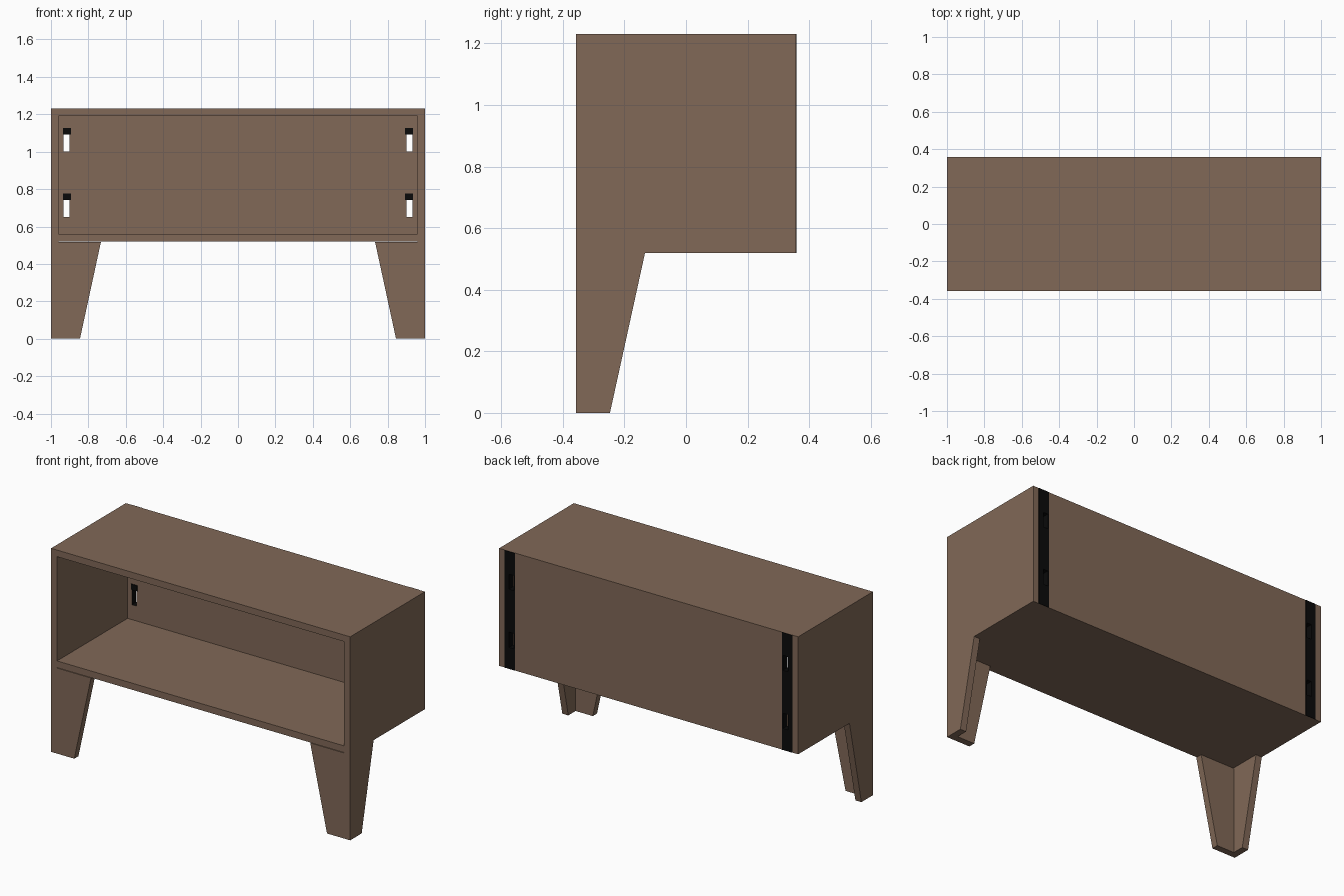
import bpy, bmesh

if "Cube" in bpy.data.objects:
    bpy.data.objects.remove(bpy.data.objects["Cube"])

def material(name, rgb):
    m = bpy.data.materials.new(name)
    m.diffuse_color = (*rgb, 1)
    m.use_nodes = True
    m.node_tree.nodes["Principled BSDF"].inputs["Base Color"].default_value = m.diffuse_color
    return m

WOOD = material("brown wood", (0.22, 0.14, 0.096))
BLACK = material("black metal", (0.003, 0.003, 0.003))

def finish(name, bm, *mats):
    bmesh.ops.recalc_face_normals(bm, faces=bm.faces)
    me = bpy.data.meshes.new(name)
    bm.to_mesh(me)
    bm.free()
    for m in mats:
        me.materials.append(m)
    ob = bpy.data.objects.new(name, me)
    bpy.context.collection.objects.link(ob)
    return ob

def extrude(name, pts, offset, mat):
    """Prism from a 3D outline moved along offset."""
    bm = bmesh.new()
    f = bm.faces.new([bm.verts.new(p) for p in pts])
    r = bmesh.ops.extrude_face_region(bm, geom=[f], use_keep_orig=True)
    vs = [g for g in r["geom"] if isinstance(g, bmesh.types.BMVert)]
    bmesh.ops.translate(bm, verts=vs, vec=offset)
    return finish(name, bm, mat)

def box(name, x0, x1, y0, y1, z0, z1, mat):
    return extrude(name, [(x0, y0, z0), (x1, y0, z0), (x1, y0, z1), (x0, y0, z1)],
                   (0, y1 - y0, 0), mat)

def slotted_plate(name, x0, x1, y0, y1, z0, z1, slots, face_mat):
    """Upright plate with rectangular through-slots whose walls are black."""
    xs = sorted({x0, x1, *[v for s in slots for v in s[:2]]})
    zs = sorted({z0, z1, *[v for s in slots for v in s[2:]]})
    bm = bmesh.new()
    grid = {(x, z): bm.verts.new((x, y0, z)) for x in xs for z in zs}
    for a, b in zip(xs, xs[1:]):
        for c, d in zip(zs, zs[1:]):
            if (a, b, c, d) not in slots:
                bm.faces.new([grid[a, c], grid[b, c], grid[b, d], grid[a, d]])
    r = bmesh.ops.extrude_face_region(bm, geom=bm.faces[:], use_keep_orig=True)
    vs = [g for g in r["geom"] if isinstance(g, bmesh.types.BMVert)]
    bmesh.ops.translate(bm, verts=vs, vec=(0, y1 - y0, 0))
    bm.normal_update()
    for f in bm.faces:
        c = f.calc_center_median()
        inner = x0 + 1e-4 < c.x < x1 - 1e-4 and z0 + 1e-4 < c.z < z1 - 1e-4
        if abs(f.normal.y) < 0.5 and inner:
            f.material_index = 1
    return finish(name, bm, face_mat, BLACK)

D, T = 0.357, 0.04            # half depth, board thickness
Z0, Z1 = 0.52, 1.23           # cabinet bottom and top
SLOT_Z = [(0.65, 0.742), (1.002, 1.092)]

# cabinet boards
box("top_panel", -1 + T, 1 - T, -D, D, Z1 - T, Z1, WOOD)
box("bottom_panel", -1 + T, 1 - T, -D, D, Z0, Z0 + T, WOOD)
slots = [(*sorted((s * 0.90, s * 0.932)), a, b) for s in (-1, 1) for a, b in SLOT_Z]
slotted_plate("back_panel", -1 + T, 1 - T, D - T, D, Z0 + T, Z1 - T, slots, WOOD)

for s, side in ((-1, "left"), (1, "right")):
    box(side + "_panel", s, s * (1 - T), -D, D, Z0, Z1, WOOD)

    # black rail on the back, with matching slots
    rx = sorted((s * 0.893, s * 0.962))
    slotted_plate(side + "_rail", *rx, D, D + 0.002, Z0, Z1,
                  [h for h in slots if h[0] * s > 0], BLACK)

    # hook above each slot
    for level, (a, b) in zip(("lower", "upper"), SLOT_Z):
        box(f"{side}_{level}_hook", s * 0.894, s * 0.936, D - T - 0.004, D - T,
            b, b + 0.034, BLACK)

    # L-shaped front leg from two tapered boards
    zt = Z0 - 0.003
    extrude(side + "_leg_front_board",
            [(s * (1 - T), -D, 0), (s * 0.845, -D, 0), (s * 0.733, -D, zt), (s * (1 - T), -D, zt)],
            (0, T, 0), WOOD)
    extrude(side + "_leg_side_board",
            [(s, -D, 0), (s, -0.247, 0), (s, -0.133, Z0), (s, -D, Z0)],
            (-s * T, 0, 0), WOOD)
